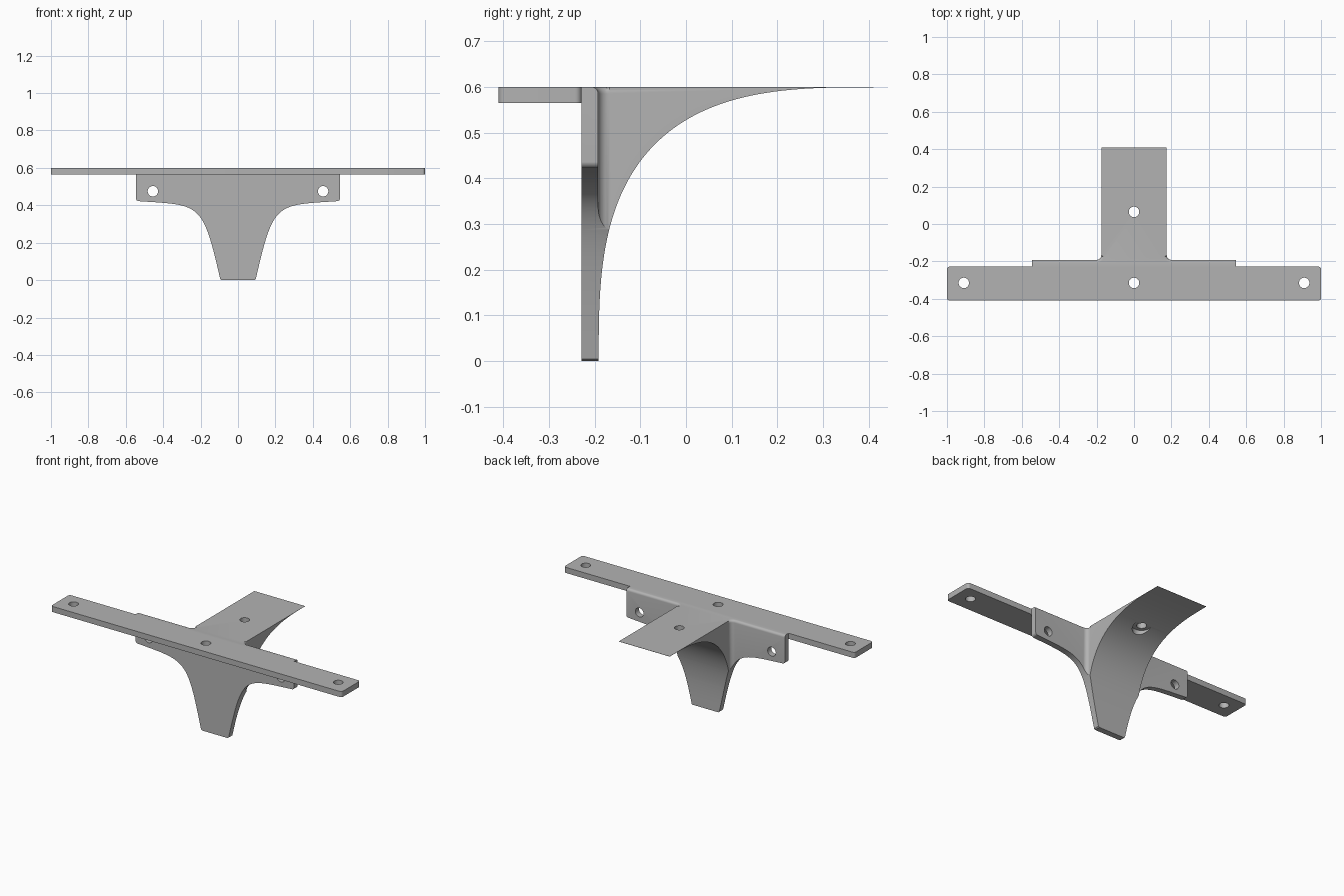
import bpy
import bmesh
import math
from mathutils import Vector

cube = bpy.data.objects.get("Cube")
if cube:
    bpy.data.objects.remove(cube, do_unlink=True)

TOP = 0.6
FRONT, BACK = -0.41, 0.41
PLATE_FRONT, PLATE_BACK = -0.228, -0.192
RIB, PLATE = 0.175, 0.545

grey = bpy.data.materials.new("plain grey")
grey.use_nodes = True
colour = (0.45, 0.45, 0.45, 1)
grey.diffuse_color = colour
grey.node_tree.nodes["Principled BSDF"].inputs["Base Color"].default_value = colour


def prism(name, points, axis, low, high):
    """Extrude a closed outline along an axis; outline is xy, xz or yz."""
    def place(p, d):
        co = list(p)
        co.insert(axis, d)
        return Vector(co)
    bm = bmesh.new()
    face = bm.faces.new([bm.verts.new(place(p, low)) for p in points])
    result = bmesh.ops.extrude_face_region(bm, geom=[face])
    moved = [v for v in result["geom"] if isinstance(v, bmesh.types.BMVert)]
    shift = Vector((0, 0, 0))
    shift[axis] = high - low
    bmesh.ops.translate(bm, verts=moved, vec=shift)
    bmesh.ops.recalc_face_normals(bm, faces=bm.faces)
    mesh = bpy.data.meshes.new(name)
    bm.to_mesh(mesh)
    bm.free()
    mesh.materials.append(grey)
    obj = bpy.data.objects.new(name, mesh)
    bpy.context.collection.objects.link(obj)
    return obj


def arc(cx, cy, r, start, end, steps=8):
    angles = [math.radians(start + (end - start) * i / steps) for i in range(steps + 1)]
    return [(cx + r * math.cos(a), cy + r * math.sin(a)) for a in angles]


def bore(u, v, r, axis, low, high):
    return prism("hole_cutter", arc(u, v, r, 0, 360, 32)[:-1], axis, low, high)


def mirrored(half):
    return half + [(-x, y) for x, y in reversed(half)]


def cut(obj, cutters, operation="DIFFERENCE"):
    """Apply boolean cutters, then discard them."""
    for cutter in cutters:
        cutter.hide_render = True
        mod = obj.modifiers.new("cut", "BOOLEAN")
        mod.operation = operation
        mod.solver = "EXACT"
        mod.object = cutter
    bpy.context.view_layer.update()
    graph = bpy.context.evaluated_depsgraph_get()
    mesh = bpy.data.meshes.new_from_object(obj.evaluated_get(graph))
    obj.modifiers.clear()
    obj.data = mesh
    for cutter in cutters:
        bpy.data.objects.remove(cutter, do_unlink=True)


# Long mounting bar with rounded corners
r = 0.015
bar = prism("mounting_bar", mirrored(
    arc(1 - r, FRONT + r, r, -90, 0) + arc(1 - r, PLATE_FRONT - r, r, 0, 90)),
    2, TOP - 0.035, TOP)
cut(bar, [bore(x, -0.315, 0.028, 2, 0.5, 0.7) for x in (-0.91, 0, 0.91)])

# Upright plate and rib: T-shaped plan with filleted inner corners
f = 0.025
plan = [(PLATE, PLATE_FRONT), (PLATE, PLATE_BACK)]
plan += arc(RIB + f, PLATE_BACK + f, f, 270, 180) + [(RIB, BACK)]
bracket = prism("bracket_web", mirrored(plan), 2, 0, TOP)

# Round the upper back edge of the plate and its fillets
bm = bmesh.new()
bm.from_mesh(bracket.data)
edges = [e for e in bm.edges
         if all(v.co.z > TOP - 0.001 and PLATE_BACK - 0.001 < v.co.y < PLATE_BACK + f + 0.001
                for v in e.verts)]
bmesh.ops.bevel(bm, geom=edges, offset=0.015, segments=5, profile=0.5, affect="EDGES")
bm.to_mesh(bracket.data)
bm.free()

# Side outline: concave sweep from the foot to the thin rear lip
size = BACK - PLATE_BACK
sweep = []
for i in range(65):
    a = math.pi / 2 * i / 64
    sweep.append((BACK + 0.001 - size * math.cos(a) ** (2 / 3),
                  (TOP - 0.001) * math.sin(a) ** (2 / 3)))
side = prism("side_cutter", [(-0.5, 0.8), (-0.5, -0.1), (sweep[0][0], -0.1)]
             + sweep + [(0.5, TOP - 0.001), (0.5, 0.8)], 0, -0.8, 0.8)

# Front outline: tapered foot flaring into the two ears
ctrl = [Vector(p) for p in ((0.095, 0.005), (0.19, 0.42), (0.2, 0.4), (0.53, 0.422))]
flare = [(0.088, -0.0001)]
for i in range(41):
    t = i / 40
    p = sum((c * math.comb(3, k) * t ** k * (1 - t) ** (3 - k)
             for k, c in enumerate(ctrl)), Vector((0, 0)))
    flare.append((p.x, p.y))
flare += arc(PLATE - 0.015, 0.437, 0.0152, -80, 0) + [(PLATE + 0.0002, 0.8)]
front = prism("front_cutter", mirrored(flare), 1, -0.6, 0.6)
cut(bracket, [side, front], "INTERSECT")

# Ear holes, rib hole and its recess on the underside
cut(bracket, [bore(x, 0.475, 0.028, 1, -0.4, 0) for x in (-0.455, 0.455)]
    + [bore(0, 0.065, 0.028, 2, 0.4, 0.7), bore(0, 0.065, 0.052, 2, 0.4, 0.565)])

bpy.ops.object.select_all(action="DESELECT")
for obj in (bar, bracket):
    obj.select_set(True)
bpy.context.view_layer.objects.active = bracket
bpy.ops.object.shade_smooth_by_angle(angle=math.radians(30))
